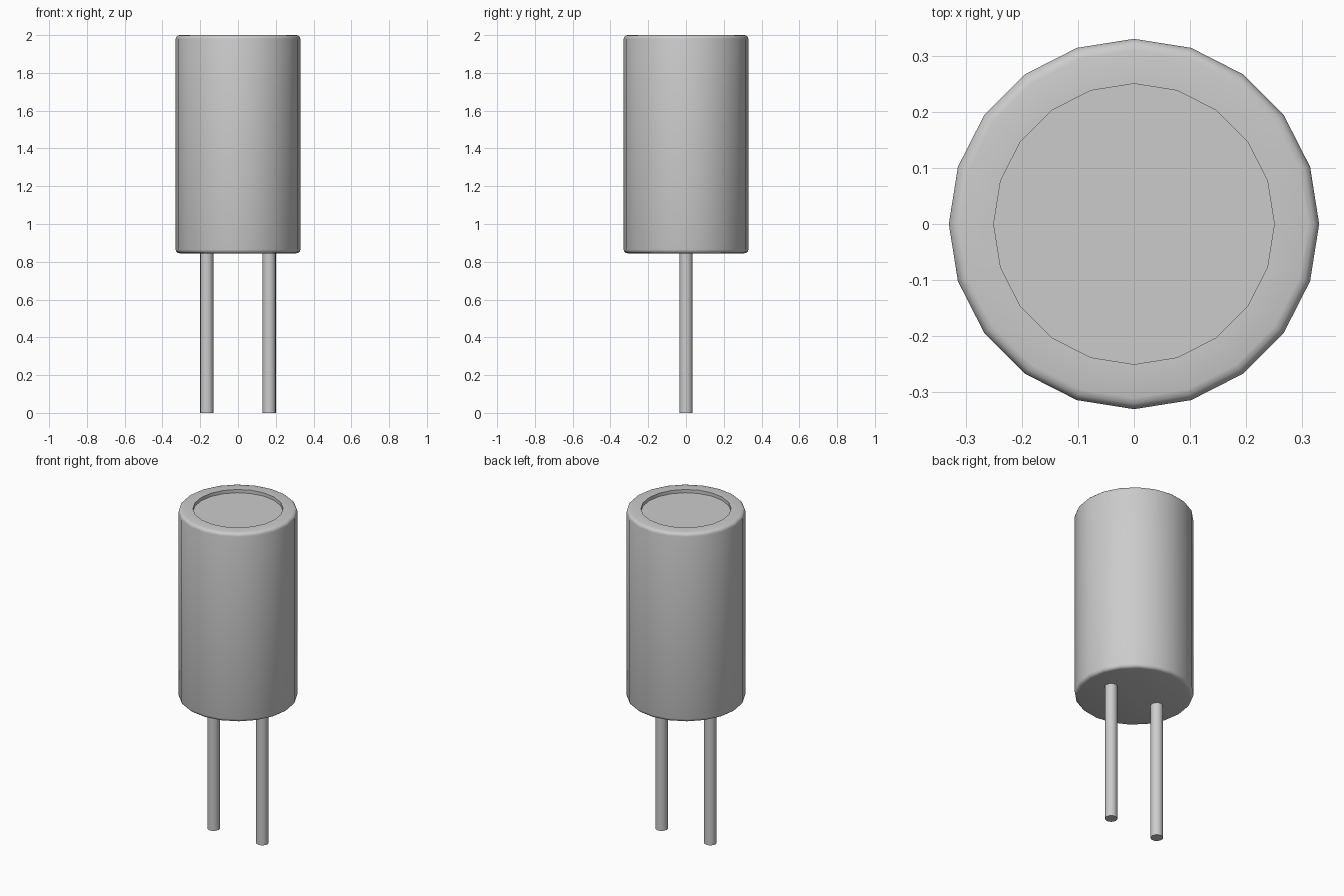
import bpy, bmesh
from math import cos, sin, pi, radians

if "Cube" in bpy.data.objects:
    bpy.data.objects.remove(bpy.data.objects["Cube"])


def lathe(name, profile, sides, x=0.0):
    """Revolve (radius, z) points around z; both ends are capped."""
    bm = bmesh.new()
    rings = [[bm.verts.new((r * cos(2 * pi * i / sides), r * sin(2 * pi * i / sides), z))
              for i in range(sides)] for r, z in profile]
    for a, b in zip(rings, rings[1:]):
        for i in range(sides):
            j = (i + 1) % sides
            bm.faces.new((a[i], a[j], b[j], b[i]))
    bm.faces.new(rings[0][::-1])
    bm.faces.new(rings[-1])
    bm.normal_update()
    me = bpy.data.meshes.new(name)
    bm.to_mesh(me)
    bm.free()
    ob = bpy.data.objects.new(name, me)
    ob.location.x = x
    bpy.context.collection.objects.link(ob)
    bpy.ops.object.select_all(action='DESELECT')
    ob.select_set(True)
    bpy.context.view_layer.objects.active = ob
    bpy.ops.object.shade_smooth_by_angle(angle=radians(40))
    return ob


BOTTOM, TOP, R, BEVEL = 0.845, 2.0, 0.33, 0.02

# Rounded edge offsets: quarter circle in three steps
arc = [(R - BEVEL + BEVEL * cos(k * pi / 6), BEVEL * sin(k * pi / 6)) for k in range(4)]

# Can: rounded bottom, wall, rounded top, rim and shallow recess
profile = [(r, BOTTOM + BEVEL - d) for r, d in reversed(arc)]
profile += [(r, TOP - BEVEL + d) for r, d in arc]
profile += [(0.25, TOP), (0.25, TOP - 0.02)]
lathe("capacitor_can", profile, 20)

# Two wire leads
for side, x in (("left", -0.165), ("right", 0.165)):
    lathe("lead_" + side, [(0.035, 0.0), (0.035, BOTTOM + 0.01)], 16, x)
